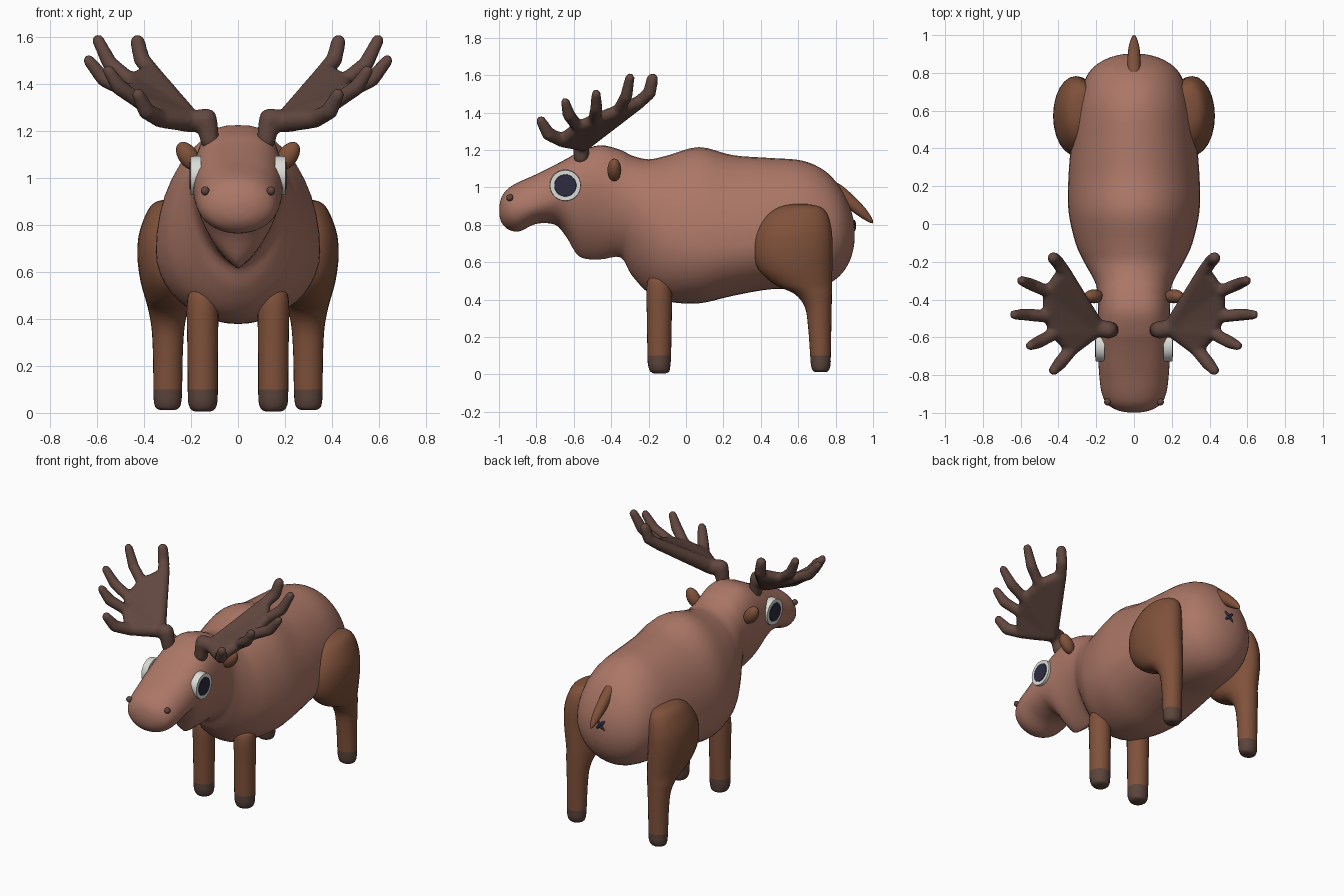
import bpy, bmesh, math
from mathutils import Vector, Matrix

if "Cube" in bpy.data.objects:
    bpy.data.objects.remove(bpy.data.objects["Cube"])


def material(name, rgb):
    m = bpy.data.materials.new(name)
    m.diffuse_color = (*rgb, 1)
    m.use_nodes = True
    m.node_tree.nodes["Principled BSDF"].inputs["Base Color"].default_value = m.diffuse_color
    return m


HIDE = material("hide_brown", (0.41, 0.185, 0.135))
LEG = material("leg_brown", (0.215, 0.083, 0.043))
HORN = material("antler_brown", (0.12, 0.064, 0.05))
HOOF = material("hoof_brown", (0.105, 0.058, 0.045))
WHITE = material("eye_white", (0.72, 0.72, 0.68))
DARK = material("pupil_navy", (0.025, 0.025, 0.05))


def finish(bm, name, mats, angle=60, rule=None):
    bmesh.ops.recalc_face_normals(bm, faces=bm.faces)
    if rule:
        for f in bm.faces:
            f.material_index = rule(f.calc_center_median())
    me = bpy.data.meshes.new(name)
    bm.to_mesh(me)
    bm.free()
    ob = bpy.data.objects.new(name, me)
    bpy.context.collection.objects.link(ob)
    for m in mats:
        me.materials.append(m)
    bpy.context.view_layer.objects.active = ob
    ob.select_set(True)
    bpy.ops.object.shade_smooth_by_angle(angle=math.radians(angle))
    ob.select_set(False)
    return ob


def spline(rows, steps=4):
    """Smoothly interpolate rows of numbers."""
    out = []
    for i in range(len(rows) - 1):
        p = [rows[max(0, i - 1)], rows[i], rows[i + 1], rows[min(len(rows) - 1, i + 2)]]
        for s in range(steps):
            t = s / steps
            out.append([0.5 * (2 * b + (c - a) * t + (2 * a - 5 * b + 4 * c - d) * t * t
                               + (3 * b - a - 3 * c + d) * t ** 3) for a, b, c, d in zip(*p)])
    return out + [list(rows[-1])]


def loft(rings):
    bm = bmesh.new()
    loops = [[bm.verts.new(p) for p in r] for r in rings]
    n = len(loops[0])
    for a, b in zip(loops, loops[1:]):
        for i in range(n):
            j = (i + 1) % n
            bm.faces.new((a[i], a[j], b[j], b[i]))
    bm.faces.new(loops[0])
    bm.faces.new(loops[-1])
    return bm


def ellipsoid(name, loc, radii, mat, rot=None, seg=20):
    bm = bmesh.new()
    bmesh.ops.create_uvsphere(bm, u_segments=seg, v_segments=seg // 2 + 2, radius=1)
    m = Matrix.Translation(loc) @ (rot or Matrix()) @ Matrix.Diagonal((*radii, 1))
    bmesh.ops.transform(bm, matrix=m, verts=bm.verts)
    return finish(bm, name, [mat])


# Body and head: y, top, widest height, bottom, half width, lower pinch
BODY = [
    (-0.998, 0.90, 0.88, 0.85, 0.03, 1), (-0.985, 0.95, 0.88, 0.81, 0.09, 1),
    (-0.95, 0.995, 0.88, 0.775, 0.145, 1), (-0.89, 1.03, 0.89, 0.765, 0.172, 1),
    (-0.80, 1.07, 0.91, 0.805, 0.184, 1), (-0.70, 1.12, 0.95, 0.80, 0.19, 1.1),
    (-0.64, 1.152, 0.98, 0.735, 0.19, 1.3), (-0.57, 1.19, 1.0, 0.63, 0.19, 1.6),
    (-0.46, 1.225, 1.0, 0.615, 0.19, 1.6), (-0.35, 1.20, 0.94, 0.625, 0.195, 1.3),
    (-0.29, 1.17, 0.88, 0.53, 0.215, 1.1), (-0.20, 1.15, 0.79, 0.435, 0.265, 1),
    (-0.10, 1.17, 0.73, 0.39, 0.31, 1), (0.07, 1.215, 0.69, 0.38, 0.347, 1),
    (0.25, 1.172, 0.69, 0.42, 0.347, 1), (0.45, 1.157, 0.71, 0.455, 0.33, 1),
    (0.62, 1.143, 0.74, 0.455, 0.305, 1), (0.74, 1.09, 0.75, 0.475, 0.27, 1),
    (0.82, 1.005, 0.75, 0.525, 0.225, 1), (0.87, 0.91, 0.75, 0.595, 0.155, 1),
    (0.895, 0.83, 0.75, 0.67, 0.08, 1), (0.902, 0.77, 0.75, 0.73, 0.02, 1)]


def body_ring(row, n=40):
    y, top, mid, bot, w, pinch = row
    head = min(1, max(0, (-0.2 - y) / 0.2)) * min(1, max(0, (y + 0.98) / 0.2))
    pts = []
    for i in range(n):
        a = 2 * math.pi * i / n
        c, s = math.cos(a), math.sin(a)
        e = 1 - 0.3 * head if s > 0 else pinch
        x = math.copysign(abs(c) ** e, c) * w
        pts.append((x, y, mid + s * ((top - mid) if s > 0 else (mid - bot))))
    return pts


finish(loft([body_ring(r) for r in spline(BODY)]), "body", [HIDE], 180)

# Legs: z, inner x, outer x, front y, back y
FRONT = [(0.005, 0.12, 0.18, -0.17, -0.11), (0.015, 0.10, 0.20, -0.19, -0.09),
         (0.045, 0.088, 0.212, -0.202, -0.084), (0.10, 0.086, 0.214, -0.206, -0.08),
         (0.30, 0.085, 0.216, -0.209, -0.076), (0.45, 0.084, 0.218, -0.212, -0.075),
         (0.51, 0.095, 0.208, -0.20, -0.085), (0.53, 0.12, 0.18, -0.17, -0.11)]
REAR = [(0.012, 0.27, 0.33, 0.69, 0.75), (0.022, 0.25, 0.35, 0.677, 0.763),
        (0.05, 0.241, 0.358, 0.668, 0.773), (0.10, 0.238, 0.36, 0.664, 0.774),
        (0.25, 0.235, 0.362, 0.653, 0.777), (0.36, 0.228, 0.368, 0.635, 0.779),
        (0.43, 0.215, 0.38, 0.58, 0.78), (0.48, 0.20, 0.393, 0.475, 0.781),
        (0.56, 0.19, 0.415, 0.388, 0.782), (0.66, 0.19, 0.428, 0.362, 0.783),
        (0.76, 0.19, 0.422, 0.376, 0.78), (0.85, 0.20, 0.39, 0.43, 0.76),
        (0.895, 0.22, 0.355, 0.50, 0.72), (0.91, 0.26, 0.30, 0.57, 0.65)]


def leg(name, rows, side):
    rings = []
    for z, x0, x1, y0, y1 in spline(rows):
        rings.append([(side * ((x0 + x1) / 2 + (x1 - x0) / 2 * math.cos(a)),
                       (y0 + y1) / 2 + (y1 - y0) / 2 * math.sin(a), z)
                      for a in (2 * math.pi * i / 24 for i in range(24))])
    finish(loft(rings), name, [LEG, HOOF], 180, lambda c: int(c.z < 0.1))


# Antler: hulls of spheres (x, y, z, radius), fused together
STEM = [(0.12, -0.56, 1.16, 0.042), (0.135, -0.56, 1.25, 0.048), (0.20, -0.55, 1.24, 0.048)]
TINES = [
    [(0.33, -0.66, 1.25, 0.038), (0.39, -0.735, 1.285, 0.037), (0.425, -0.775, 1.355, 0.028)],
    [(0.41, -0.575, 1.32, 0.034), (0.505, -0.625, 1.385, 0.035), (0.55, -0.645, 1.455, 0.026)],
    [(0.45, -0.49, 1.36, 0.034), (0.57, -0.48, 1.42, 0.034), (0.635, -0.48, 1.50, 0.026)],
    [(0.45, -0.36, 1.41, 0.034), (0.545, -0.32, 1.485, 0.034), (0.595, -0.30, 1.585, 0.027)],
    [(0.37, -0.25, 1.455, 0.036), (0.41, -0.195, 1.505, 0.036), (0.427, -0.18, 1.578, 0.033)]]


def antler(name, side):
    groups = [STEM[:2], STEM[1:]]
    for t in TINES:
        groups += [[STEM[2], t[0]], t[:2], t[1:]]
    groups += [[STEM[2], a[0], b[0]] for a, b in zip(TINES, TINES[1:])]
    bm = bmesh.new()
    for g in groups:
        part = bmesh.new()
        for x, y, z, r in g:
            bmesh.ops.create_icosphere(part, subdivisions=2, radius=r,
                                       matrix=Matrix.Translation((side * x, y, z)))
        hull = bmesh.ops.convex_hull(part, input=part.verts)
        bmesh.ops.delete(part, geom=[v for v in hull["geom_interior"]
                                     if isinstance(v, bmesh.types.BMVert)], context='VERTS')
        tmp = bpy.data.meshes.new("tmp")
        part.to_mesh(tmp)
        part.free()
        bm.from_mesh(tmp)
        bpy.data.meshes.remove(tmp)
    ob = finish(bm, name, [HORN], 180)
    mod = ob.modifiers.new("fuse", 'REMESH')
    mod.mode, mod.voxel_size, mod.use_smooth_shade = 'VOXEL', 0.011, True
    mod = ob.modifiers.new("soften", 'SMOOTH')
    mod.factor, mod.iterations = 0.5, 5


def disc(name, x, r, depth, side, mat):
    bm = bmesh.new()
    bmesh.ops.create_cone(bm, cap_ends=True, segments=40, radius1=r, radius2=r * 0.96, depth=depth,
                          matrix=Matrix.Translation((side * x, -0.645, 1.01))
                          @ Matrix.Rotation(side * math.pi / 2, 4, 'Y'))
    finish(bm, name, [mat], 40)


for side, tag in ((1, "left"), (-1, "right")):
    leg("front_leg_" + tag, FRONT, side)
    leg("rear_leg_" + tag, REAR, side)
    antler("antler_" + tag, side)
    # Eyes, ears and nostrils
    disc("eye_" + tag, 0.18, 0.085, 0.045, side, WHITE)
    disc("pupil_" + tag, 0.203, 0.06, 0.006, side, DARK)
    ellipsoid("ear_" + tag, (side * 0.212, -0.383, 1.093), (0.042, 0.037, 0.068), LEG,
              Matrix.Rotation(side * math.radians(35), 4, 'Y'))
    ellipsoid("nostril_" + tag, (side * 0.14, -0.942, 0.945), (0.019,) * 3, HORN, seg=14)
    # Crossed mark under the tail
    ellipsoid("rear_mark_" + tag, (0, 0.898, 0.795), (0.045, 0.012, 0.011), DARK,
              Matrix.Rotation(side * math.pi / 4, 4, 'Y'), 12)

# Tail: y, z of the centre, half width, half thickness
TAIL = [(0.76, 1.02, 0.02, 0.02), (0.80, 0.99, 0.034, 0.035), (0.87, 0.93, 0.035, 0.036),
        (0.94, 0.868, 0.028, 0.028), (0.985, 0.825, 0.014, 0.014), (0.998, 0.81, 0.003, 0.003)]
finish(loft([[(w * math.cos(a), y + 0.66 * h * math.sin(a), z + 0.75 * h * math.sin(a))
              for a in (2 * math.pi * i / 16 for i in range(16))]
             for y, z, w, h in spline(TAIL)]), "tail", [LEG], 180)
